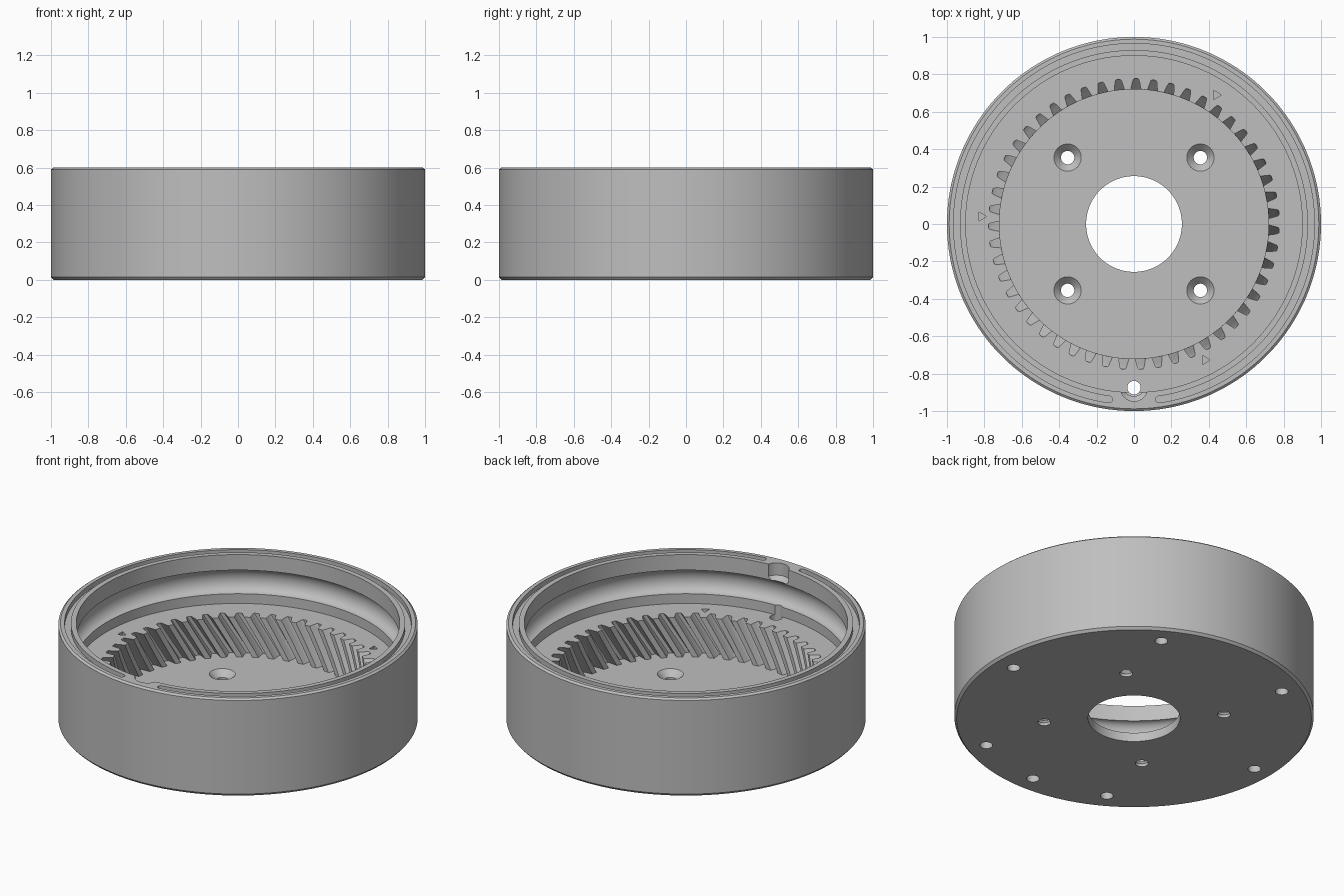
import bpy, bmesh
from math import sin, cos, pi, radians, tan

if "Cube" in bpy.data.objects:
    bpy.data.objects.remove(bpy.data.objects["Cube"], do_unlink=True)

HEIGHT, LEDGE, FLOOR = 0.6, 0.3, 0.055
BORE, BOLT_R, HOLE = 0.9, 0.875, 0.036

grey = bpy.data.materials.new("plain grey")
grey.use_nodes = True
grey.diffuse_color = (0.52, 0.52, 0.52, 1)
grey.node_tree.nodes["Principled BSDF"].inputs["Base Color"].default_value = (0.52, 0.52, 0.52, 1)


def loft(name, rings, closed=False, caps=True):
    """Skin a list of equal-sized point loops into a solid."""
    bm = bmesh.new()
    loops = [[bm.verts.new(p) for p in ring] for ring in rings]
    n = len(loops[0])
    pairs = list(zip(loops, loops[1:]))
    if closed:
        pairs.append((loops[-1], loops[0]))
    for a, b in pairs:
        for i in range(n):
            j = (i + 1) % n
            bm.faces.new((a[i], a[j], b[j], b[i]))
    if caps and not closed:
        bm.faces.new(loops[0])
        bm.faces.new(loops[-1])
    bmesh.ops.recalc_face_normals(bm, faces=bm.faces)
    mesh = bpy.data.meshes.new(name)
    bm.to_mesh(mesh)
    bm.free()
    obj = bpy.data.objects.new(name, mesh)
    bpy.context.collection.objects.link(obj)
    mesh.materials.append(grey)
    return obj


def lathe(name, profile, steps, x=0, y=0, closed=False):
    """Turn an (r, z) profile around a vertical axis."""
    rings = [[(x + r * cos(2 * pi * i / steps), y + r * sin(2 * pi * i / steps), z)
              for i in range(steps)] for r, z in profile]
    return loft(name, rings, closed)


def prism(name, outline, z0, z1):
    return loft(name, [[(x, y, z) for x, y in outline] for z in (z0, z1)])


# Housing with chamfered rims and a rounded ball race in the bore
race_z, race_h, race_d = 0.432, 0.0725, 0.055
race = [(BORE + race_d * cos(a), race_z + race_h * sin(a))
        for a in [pi / 2 - pi * i / 14 for i in range(15)]]
profile = [(0.256, 0), (0.987, 0), (1, 0.015), (1, HEIGHT - 0.01), (0.988, HEIGHT),
           (BORE, HEIGHT)] + race + [(BORE, LEDGE), (0.256, LEDGE)]
housing = lathe("ring_gear_housing", profile, 180, closed=True)

cutters = []

# Helical internal gear pocket
TEETH, TIP, ROOT = 51, 0.72, 0.777
pitch = 2 * pi / TEETH
twist = tan(radians(30)) / 0.75
space = [(-0.31, TIP), (-0.23, 0.75), (-0.17, 0.771), (-0.12, ROOT),
         (0.12, ROOT), (0.17, 0.771), (0.23, 0.75), (0.31, TIP), (0.5, TIP)]
layers = []
for k in range(12):
    z = FLOOR + (LEDGE + 0.02 - FLOOR) * k / 11
    turn = radians(89.2) + twist * (z - LEDGE)
    layers.append([(r * cos(turn + (t + f) * pitch), r * sin(turn + (t + f) * pitch), z)
                   for t in range(TEETH) for f, r in space])
cutters.append(loft("gear_cutter", layers))

# Seal groove in the top rim, interrupted at the front with rounded ends
mid, half, steps = 0.9475, 0.0175, 160
start, end = radians(-90 + 8), radians(270 - 8)
sweep = [start + (end - start) * i / steps for i in range(steps + 1)]
outline = [((mid + half) * cos(a), (mid + half) * sin(a)) for a in sweep]


def round_end(angle, first):
    cx, cy = mid * cos(angle), mid * sin(angle)
    return [(cx + half * cos(first + pi * i / 8), cy + half * sin(first + pi * i / 8))
            for i in range(1, 8)]


outline += round_end(end, end)
outline += [((mid - half) * cos(a), (mid - half) * sin(a)) for a in reversed(sweep)]
outline += round_end(start, start + pi)
cutters.append(prism("seal_groove_cutter", outline, HEIGHT - 0.03, HEIGHT + 0.05))

# Countersunk floor holes
for x in (-0.355, 0.355):
    for y in (-0.355, 0.355):
        cutters.append(lathe("floor_hole_cutter", [
            (HOLE, -0.05), (HOLE, 0.018), (0.073, FLOOR), (0.073, FLOOR + 0.04)], 32, x, y))

# Blind holes in the underside
for k in range(6):
    a = k * pi / 3
    cutters.append(lathe("blind_hole_cutter", [(HOLE, -0.05), (HOLE, 0.2)], 32,
                         BOLT_R * cos(a), BOLT_R * sin(a)))

# Stepped through hole at the front of the rim
cutters.append(lathe("filler_hole_cutter", [
    (HOLE, -0.05), (HOLE, 0.49), (0.073, 0.525), (0.073, HEIGHT + 0.05)], 32, 0, -BOLT_R))

# Engraved triangular marks on the ledge
for x, y in ((-0.83, 0.04), (0.425, 0.69), (0.365, -0.727)):
    cutters.append(prism("mark_cutter", [(x, y - 0.025), (x + 0.042, y), (x, y + 0.025)],
                         LEDGE - 0.02, LEDGE + 0.03))

# Cut everything, then drop the cutters
for cutter in cutters:
    cutter.hide_render = True
    mod = housing.modifiers.new(cutter.name, "BOOLEAN")
    mod.operation, mod.solver, mod.object = "DIFFERENCE", "EXACT", cutter

bpy.ops.object.select_all(action="DESELECT")
housing.select_set(True)
bpy.context.view_layer.objects.active = housing
for mod in list(housing.modifiers):
    bpy.ops.object.modifier_apply(modifier=mod.name)
for cutter in cutters:
    bpy.data.objects.remove(cutter, do_unlink=True)
bpy.ops.object.shade_smooth_by_angle(angle=radians(25))
